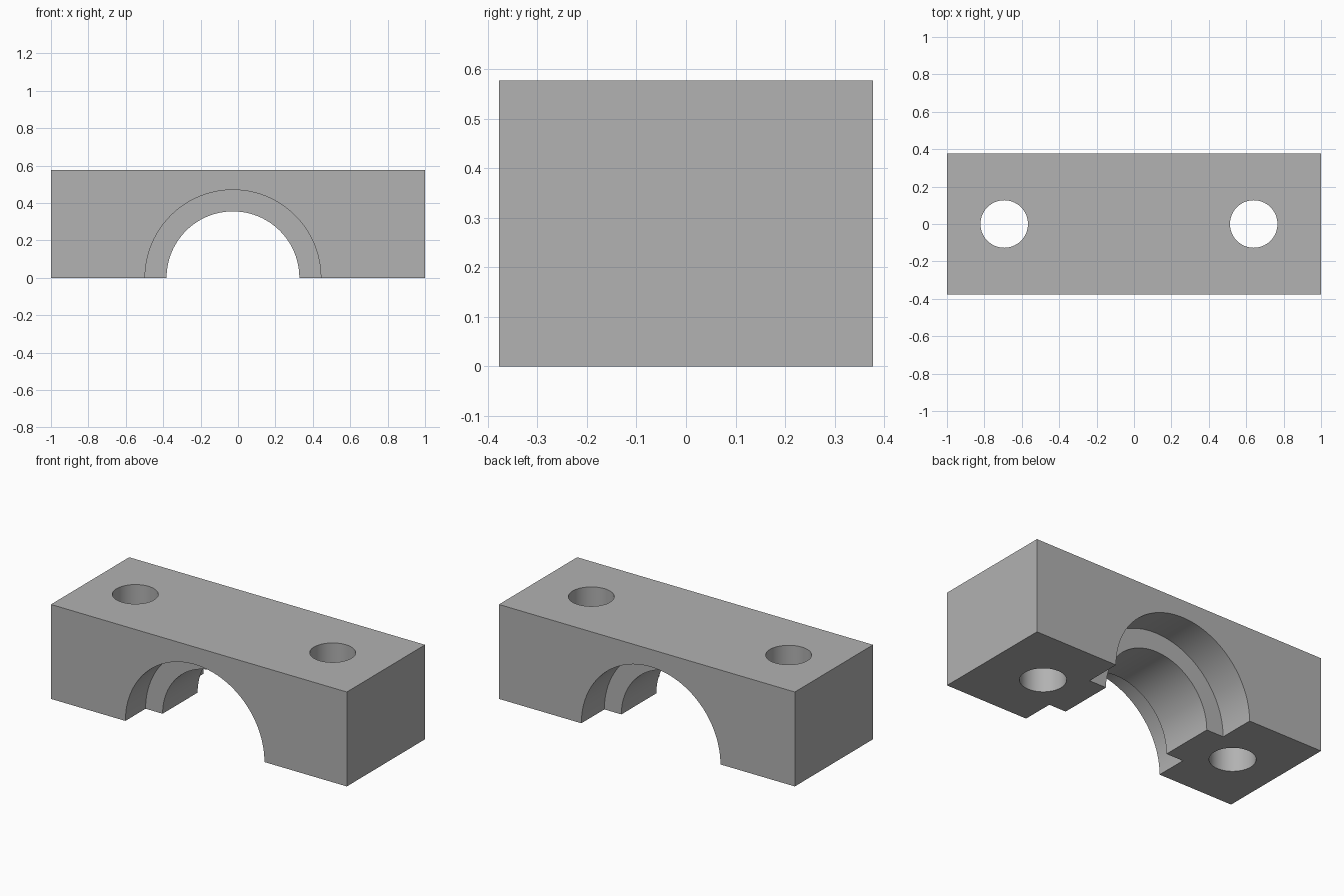
import bpy
import math

if "Cube" in bpy.data.objects:
    bpy.data.objects.remove(bpy.data.objects["Cube"], do_unlink=True)

WIDTH, DEPTH, HEIGHT = 2.0, 0.755, 0.577
CENTRE = -0.027            # the bore and bolt holes sit slightly off centre
BOLT_SPACING = 0.667
FRONT, BACK = -DEPTH / 2, DEPTH / 2

grey = bpy.data.materials.new("plain grey")
grey.use_nodes = True
grey.diffuse_color = (0.445, 0.445, 0.445, 1)
grey.node_tree.nodes["Principled BSDF"].inputs["Base Color"].default_value = grey.diffuse_color

# Solid block
bpy.ops.mesh.primitive_cube_add(size=1, location=(0, 0, HEIGHT / 2))
block = bpy.context.object
block.name = "clamp_block"
block.scale = (WIDTH, DEPTH, HEIGHT)
bpy.ops.object.transform_apply(location=True, rotation=False, scale=True)
block.data.materials.append(grey)


def cut_cylinder(name, radius, length, location, along_y=False):
    """Subtract a cylinder from the block and discard the cutter."""
    bpy.ops.mesh.primitive_cylinder_add(
        vertices=96, radius=radius, depth=length, location=location,
        rotation=(math.pi / 2 if along_y else 0, 0, 0))
    cutter = bpy.context.object
    cutter.name = name
    cutter.hide_render = True
    cutter.data.materials.append(grey)
    bpy.ops.object.select_all(action='DESELECT')
    bpy.context.view_layer.objects.active = block
    block.select_set(True)
    mod = block.modifiers.new(name, 'BOOLEAN')
    mod.operation = 'DIFFERENCE'
    mod.solver = 'EXACT'
    mod.object = cutter
    bpy.ops.object.modifier_apply(modifier=mod.name)
    bpy.data.objects.remove(cutter, do_unlink=True)


def cut_bore(name, radius, y0, y1):
    cut_cylinder(name, radius, y1 - y0, (CENTRE, (y0 + y1) / 2, 0), along_y=True)


# Half-round bore with a wider recess at each end, leaving a raised rib
cut_bore("through_bore", 0.355, FRONT - 0.1, BACK + 0.1)
cut_bore("front_recess", 0.47, FRONT - 0.1, FRONT + 0.195)
cut_bore("back_recess", 0.47, BACK - 0.222, BACK + 0.1)

# Vertical bolt holes
for side in (-1, 1):
    cut_cylinder("bolt_hole", 0.127, HEIGHT * 2,
                 (CENTRE + side * BOLT_SPACING, 0, HEIGHT / 2))

# Smooth bore walls, crisp edges
bpy.ops.object.select_all(action='DESELECT')
block.select_set(True)
bpy.context.view_layer.objects.active = block
bpy.ops.object.shade_smooth_by_angle(angle=math.radians(30))
